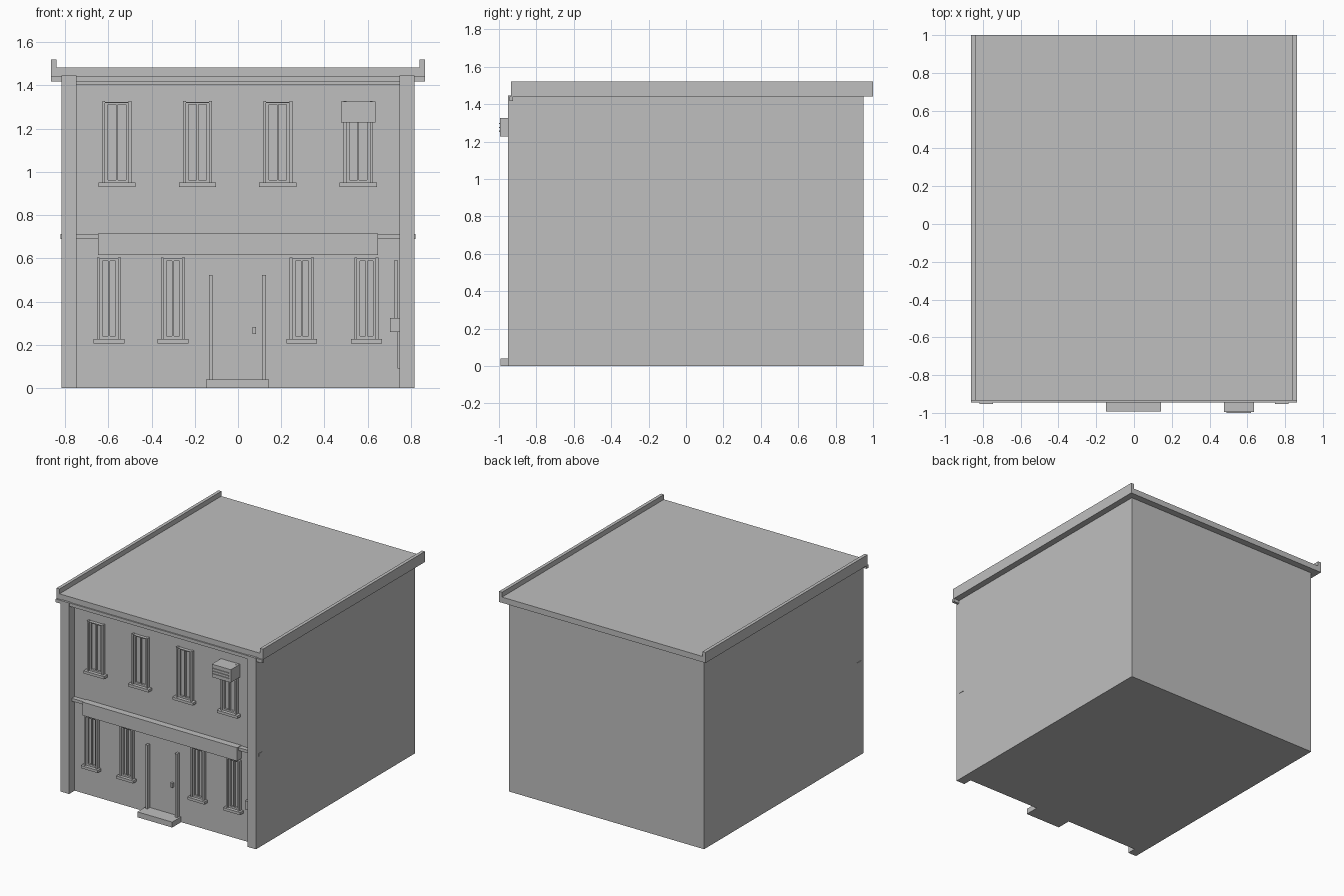
import bpy
import bmesh
from mathutils import Matrix, Vector

cube = bpy.data.objects.get("Cube")
if cube:
    bpy.data.objects.remove(cube, do_unlink=True)

GREY = (0.52, 0.52, 0.52, 1)
grey = bpy.data.materials.new("plain_grey")
grey.use_nodes = True
grey.diffuse_color = GREY
grey.node_tree.nodes["Principled BSDF"].inputs["Base Color"].default_value = GREY

FACADE = -0.885      # plane of the recessed front wall
EMBED = FACADE + 0.01  # trim starts slightly inside the wall


def make(name, *boxes):
    """One object from boxes given as (x0, x1, y0, y1, z0, z1)."""
    bm = bmesh.new()
    for x0, x1, y0, y1, z0, z1 in boxes:
        mid = Vector((x0 + x1, y0 + y1, z0 + z1)) / 2
        size = Matrix.Diagonal((x1 - x0, y1 - y0, z1 - z0, 1))
        bmesh.ops.create_cube(bm, size=1, matrix=Matrix.Translation(mid) @ size)
    mesh = bpy.data.meshes.new(name)
    bm.to_mesh(mesh)
    bm.free()
    mesh.materials.append(grey)
    obj = bpy.data.objects.new(name, mesh)
    bpy.context.collection.objects.link(obj)
    return obj


def trim(x0, x1, z0, z1, front):
    """Box standing out of the facade to the given front plane."""
    return (x0, x1, front, EMBED, z0, z1)


def window(name, cx, half, z0, z1, sill_half):
    bar, mullion = 0.013, 0.004
    inner = half - bar
    front, sash = FACADE - 0.025, FACADE - 0.015
    make(name + "_frame",
         trim(cx - half, cx - inner, z0, z1, front),
         trim(cx + inner, cx + half, z0, z1, front),
         trim(cx - inner, cx + inner, z1 - 0.008, z1 - 0.004, front))
    make(name + "_sash",
         trim(cx - inner, cx - inner + bar, z0, z1 - 0.008, sash),
         trim(cx + inner - bar, cx + inner, z0, z1 - 0.008, sash),
         trim(cx - mullion, cx + mullion, z0 + bar, z1 - 0.016, sash),
         trim(cx - inner + bar, cx + inner - bar, z0, z0 + bar, sash),
         trim(cx - inner + bar, cx + inner - bar, z1 - 0.016, z1 - 0.008, sash))
    make(name + "_sill", trim(cx - sill_half, cx + sill_half, z0 - 0.02, z0, FACADE - 0.04))


# Main block and corner pilasters
make("walls", (-0.817, 0.817, FACADE, 0.95, 0, 1.445))
for side, s in (("left", 1), ("right", -1)):
    x0, x1 = sorted((s * 0.747, s * 0.817))
    make(side + "_pilaster", (x0, x1, -0.952, EMBED, 0, 1.445))

# Roof slab, raised side edges and front gutter
make("roof", (-0.864, 0.864, -0.935, 1, 1.44, 1.483))
for side, s in (("left", 1), ("right", -1)):
    x0, x1 = sorted((s * 0.839, s * 0.864))
    make(side + "_roof_edge", (x0, x1, -0.935, 1, 1.44, 1.52))
make("gutter", (-0.864, 0.864, -0.945, -0.925, 1.417, 1.442))
make("top_trim", trim(-0.747, 0.747, 1.405, 1.44, FACADE - 0.015))

# Band between the floors and the blank sign board
make("floor_band", trim(-0.82, 0.82, 0.69, 0.712, FACADE - 0.035))
make("sign_board", trim(-0.647, 0.647, 0.615, 0.716, FACADE - 0.05))

# Windows on both floors
for i, cx in enumerate((-0.56, -0.187, 0.184, 0.556), 1):
    window(f"upper_window_{i}", cx, 0.067, 0.95, 1.327, 0.086)
for i, cx in enumerate((-0.597, -0.301, 0.295, 0.594), 1):
    window(f"lower_window_{i}", cx, 0.056, 0.227, 0.604, 0.071)

# Entrance
make("door_step", trim(-0.147, 0.144, 0, 0.041, -0.992))
make("door_posts",
     trim(-0.135, -0.117, 0.04, 0.522, FACADE - 0.03),
     trim(0.112, 0.13, 0.04, 0.522, FACADE - 0.03))
make("door_handle", trim(0.067, 0.083, 0.25, 0.283, FACADE - 0.02))

# Air conditioner with louvres
make("air_conditioner", trim(0.477, 0.636, 1.228, 1.326, -0.994))
make("air_conditioner_louvres",
     *[(0.49, 0.62, -1, -0.99, z - 0.003, z + 0.003) for z in (1.255, 1.275, 1.296)])

# Meter box and its pipes beside the left pilaster
make("meter_box", trim(0.702, 0.746, 0.26, 0.324, FACADE - 0.035))
make("meter_pipes",
     trim(0.724, 0.738, 0.32, 0.592, FACADE - 0.015),
     trim(0.738, 0.747, 0.09, 0.262, FACADE - 0.015))
